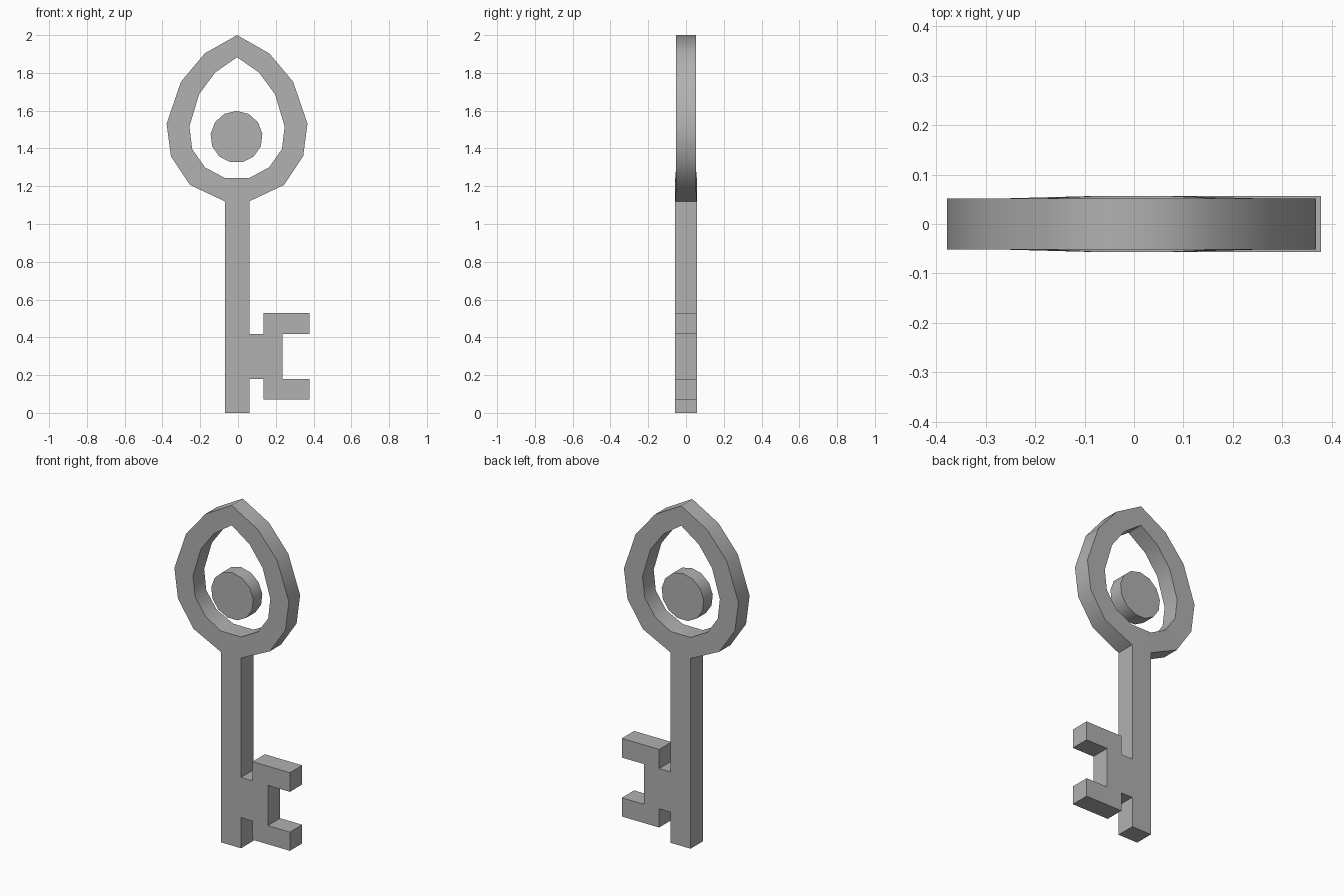
import bpy, bmesh
from math import sin, cos, tau, radians

if "Cube" in bpy.data.objects:
    bpy.data.objects.remove(bpy.data.objects["Cube"])

CX = -0.005                 # axis of bow and shaft
THIN, THICK = 0.052, 0.057  # half depths of bow and shaft

# Dark grey metal
metal = bpy.data.materials.new("dark_grey")
metal.diffuse_color = (0.44, 0.44, 0.44, 1)
metal.use_nodes = True
metal.node_tree.nodes["Principled BSDF"].inputs["Base Color"].default_value = metal.diffuse_color


def slab(name, loops):
    """Closed plate from front-view loops of (x, z, half depth); shared points are welded."""
    bm = bmesh.new()
    pairs, edges = {}, {}

    def pair(p):
        if p not in pairs:
            x, z, d = p
            pairs[p] = (bm.verts.new((x, -d, z)), bm.verts.new((x, d, z)))
        return pairs[p]

    for loop in loops:
        pts = [pair(p) for p in loop]
        bm.faces.new([p[0] for p in pts])
        bm.faces.new([p[1] for p in reversed(pts)])
        for a, b in zip(loop, loop[1:] + loop[:1]):
            edges.setdefault(frozenset((a, b)), []).append((a, b))
    # side walls only along the open outline
    for used in edges.values():
        if len(used) == 1:
            a, b = map(pair, used[0])
            bm.faces.new((a[0], a[1], b[1], b[0]))
    bmesh.ops.recalc_face_normals(bm, faces=bm.faces)
    mesh = bpy.data.meshes.new(name)
    bm.to_mesh(mesh)
    bm.free()
    mesh.materials.append(metal)
    obj = bpy.data.objects.new(name, mesh)
    bpy.context.collection.objects.link(obj)
    # smooth round walls, sharp rims and corners
    bpy.ops.object.select_all(action='DESELECT')
    obj.select_set(True)
    bpy.context.view_layer.objects.active = obj
    bpy.ops.object.shade_smooth_by_angle(angle=radians(60))
    return obj


def mirrored_ring(half):
    """Half profile from the top point down, mirrored about the key axis."""
    pts = [(w, z, THICK if z < 1.25 and w < 0.1 else THIN) for w, z in half]
    right = [(round(CX + w, 3), z, d) for w, z, d in pts]
    left = [(round(CX - w, 3), z, d) for w, z, d in pts[1:]]
    return right + left[::-1]


# Teardrop bow
outer = mirrored_ring([(0, 2.0), (0.171, 1.903), (0.297, 1.753), (0.373, 1.531),
                       (0.35, 1.358), (0.249, 1.207), (0.065, 1.12)])
inner = mirrored_ring([(0, 1.883), (0.116, 1.802), (0.201, 1.687), (0.252, 1.517),
                       (0.238, 1.397), (0.17, 1.30), (0.065, 1.244)])
n = len(outer)
bow = [[outer[i], outer[(i + 1) % n], inner[(i + 1) % n], inner[i]] for i in range(n)]

# Shaft and bit outline, joined to the two lowest bow points
shaft = [(x, z, THICK) for x, z in [
    (0.06, 1.12), (0.06, 0.417), (0.135, 0.417), (0.135, 0.53), (0.378, 0.53),
    (0.378, 0.417), (0.235, 0.417), (0.235, 0.18), (0.378, 0.18), (0.378, 0.07),
    (0.135, 0.07), (0.135, 0.18), (0.06, 0.18), (0.06, 0), (-0.07, 0), (-0.07, 1.12)]]
slab("key_body", bow + [shaft])

# Floating disc inside the bow
R, SIDES = 0.138, 13
slab("center_disc", [[(CX - 0.003 + R * sin(tau * i / SIDES),
                       1.461 + R * cos(tau * i / SIDES), 0.042) for i in range(SIDES)]])
